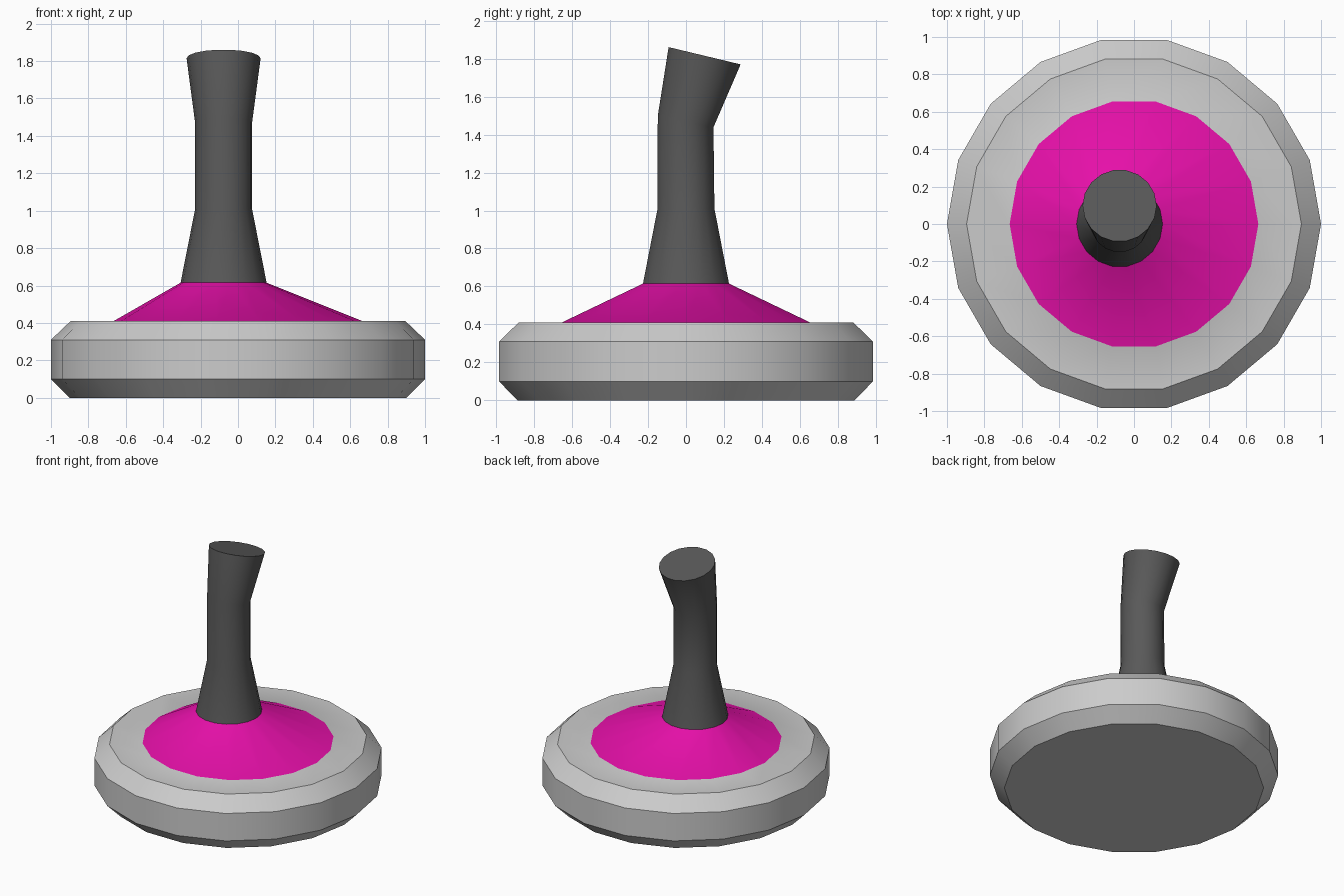
import bpy, bmesh
from math import sin, cos, pi, radians
from mathutils import Matrix

if "Cube" in bpy.data.objects:
    bpy.data.objects.remove(bpy.data.objects["Cube"])

SIDES = 18


def material(name, color):
    m = bpy.data.materials.new(name)
    m.diffuse_color = color
    m.use_nodes = True
    m.node_tree.nodes["Principled BSDF"].inputs["Base Color"].default_value = m.diffuse_color
    return m


def loft(name, rings, mats, cap_bottom, cap_top):
    """Skin rings of (radius, x, y, z, tilt about x, material index of the band below)."""
    bm = bmesh.new()
    prev = None
    for i, (r, x, y, z, tilt, mi) in enumerate(rings):
        mat = Matrix.Translation((x, y, z)) @ Matrix.Rotation(radians(tilt), 4, 'X')
        ring = [bm.verts.new((r * cos(2 * pi * k / SIDES), r * sin(2 * pi * k / SIDES), 0))
                for k in range(SIDES)]
        bmesh.ops.transform(bm, matrix=mat, verts=ring)
        if prev:
            for k in range(SIDES):
                n = (k + 1) % SIDES
                bm.faces.new((prev[k], prev[n], ring[n], ring[k])).material_index = mi
        elif cap_bottom:
            bm.faces.new(ring[::-1])
        prev = ring
    if cap_top:
        bm.faces.new(prev)
    me = bpy.data.meshes.new(name)
    bm.to_mesh(me)
    bm.free()
    for m in mats:
        me.materials.append(m)
    ob = bpy.data.objects.new(name, me)
    bpy.context.collection.objects.link(ob)
    bpy.ops.object.select_all(action='DESELECT')
    bpy.context.view_layer.objects.active = ob
    ob.select_set(True)
    bpy.ops.object.shade_smooth_by_angle(angle=radians(30))
    return ob


light_grey = material("light_grey", (0.7, 0.7, 0.7, 1))
dark_grey = material("dark_grey", (0.1, 0.1, 0.1, 1))
magenta = material("magenta", (0.8, 0.005, 0.4, 1))
CX = -0.077  # the stick sits slightly left of centre

# Bevelled disc base with the coloured cone skirt on top
loft("base", [
    (0.90, 0, 0, 0.00, 0, 0),
    (1.00, 0, 0, 0.10, 0, 0),
    (1.00, 0, 0, 0.31, 0, 0),
    (0.895, 0, 0, 0.41, 0, 0),
    (0.665, 0, 0, 0.41, 0, 0),
    (0.23, CX, 0, 0.615, 0, 1),
], [light_grey, magenta], True, False)

# Stick: flared foot, straight neck, grip bent towards the back
loft("stick", [
    (0.23, CX, 0, 0.615, 0, 0),
    (0.152, CX, 0, 1.01, 0, 0),
    (0.152, CX, -0.002, 1.468, -11.5, 0),
    (0.198, CX, 0.098, 1.815, -13.5, 0),
], [dark_grey], False, True)
